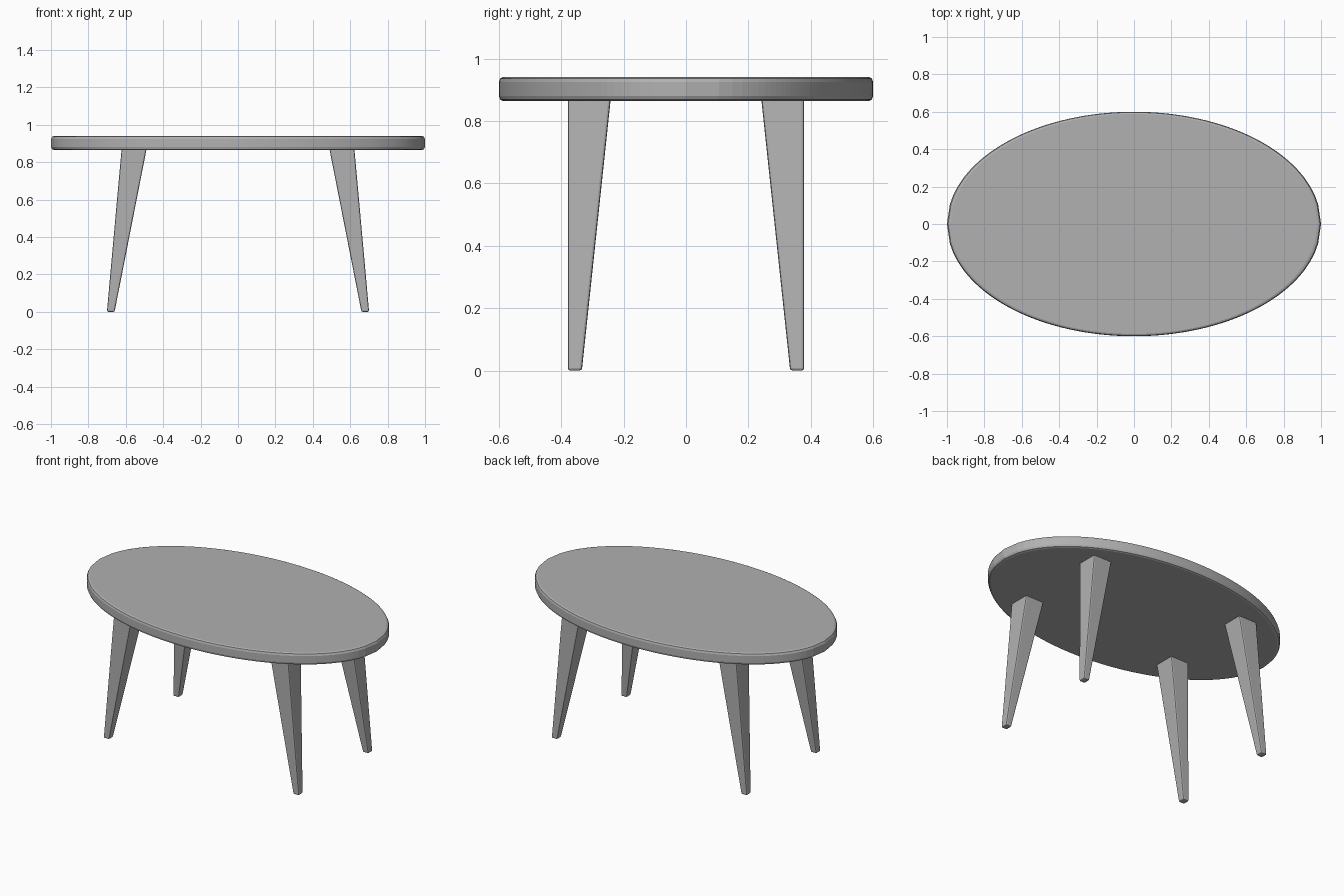
import bpy, bmesh, math

if "Cube" in bpy.data.objects:
    bpy.data.objects.remove(bpy.data.objects["Cube"])

STEPS = 128  # even steps along the length of the oval

grey = bpy.data.materials.new("mid_grey")
grey.diffuse_color = (0.44, 0.44, 0.44, 1)
grey.use_nodes = True
grey.node_tree.nodes["Principled BSDF"].inputs["Base Color"].default_value = grey.diffuse_color


def finish(bm, name):
    bmesh.ops.recalc_face_normals(bm, faces=bm.faces)
    mesh = bpy.data.meshes.new(name)
    bm.to_mesh(mesh)
    bm.free()
    mesh.materials.append(grey)
    obj = bpy.data.objects.new(name, mesh)
    bpy.context.collection.objects.link(obj)
    return obj


def loft(bm, rings):
    # skin a stack of equal-length closed rings and cap both ends
    loops = [[bm.verts.new(p) for p in ring] for ring in rings]
    n = len(loops[0])
    for a, b in zip(loops, loops[1:]):
        for i in range(n):
            j = (i + 1) % n
            bm.faces.new((a[i], a[j], b[j], b[i]))
    bm.faces.new(loops[0][::-1])
    bm.faces.new(loops[-1])


def ellipse(scale, z):
    xs = [-1 + 2 * i / STEPS for i in range(STEPS)]
    half = [(x, -math.sqrt(1 - x * x)) for x in xs]
    ring = half + [(-x, -y) for x, y in half]
    return [(scale * x, 0.6 * scale * y, z) for x, y in ring]


def rectangle(x0, x1, y0, y1, z):
    return [(x0, y0, z), (x1, y0, z), (x1, y1, z), (x0, y1, z)]


# Oval top with rounded rims
profile = [(0.98, 0.865), (0.994, 0.869), (1.0, 0.881),
           (1.0, 0.925), (0.994, 0.937), (0.98, 0.941)]
bm = bmesh.new()
loft(bm, [ellipse(s, z) for s, z in profile])
finish(bm, "table_top")


# Tapered, splayed square leg, mirrored into the four corners
def leg(name, sx, sy):
    bm = bmesh.new()
    rings = [rectangle(0.660, 0.701, 0.334, 0.379, 0.0),
             rectangle(0.488, 0.622, 0.241, 0.379, 0.875)]
    loft(bm, [[(x * sx, y * sy, z) for x, y, z in r] for r in rings])
    obj = finish(bm, name)
    bevel = obj.modifiers.new("soft_edges", 'BEVEL')
    bevel.width = 0.008
    bevel.segments = 2
    bevel.limit_method = 'ANGLE'


for side, sx in (("left", -1), ("right", 1)):
    for end, sy in (("front", -1), ("back", 1)):
        leg(f"{end}_{side}_leg", sx, sy)
